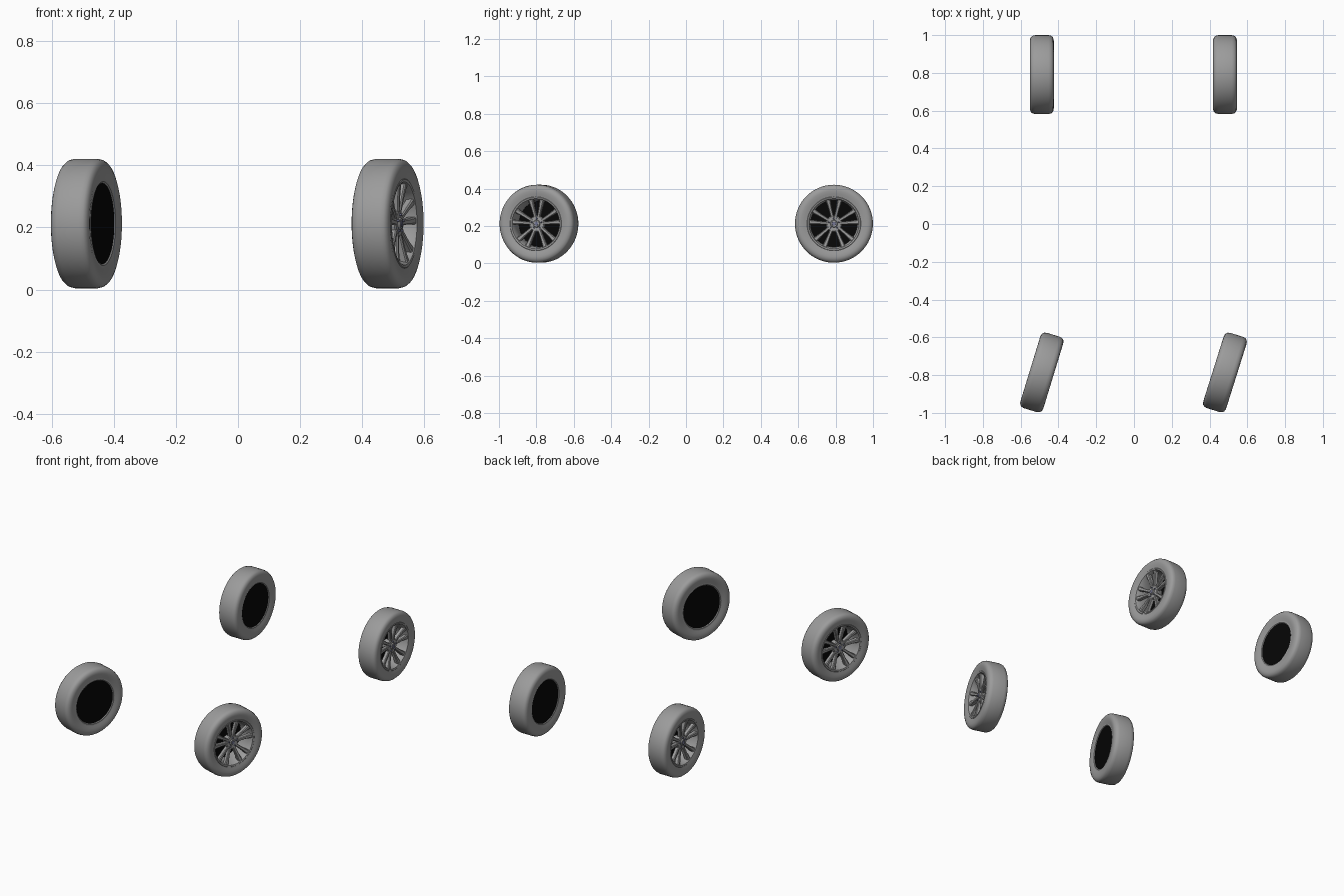
import bpy, bmesh
from math import pi, cos, sin, radians
from mathutils import Matrix, Vector

cube = bpy.data.objects.get("Cube")
if cube:
    bpy.data.objects.remove(cube)


def material(name, rgb):
    m = bpy.data.materials.new(name)
    m.use_nodes = True
    m.diffuse_color = (*rgb, 1)
    m.node_tree.nodes["Principled BSDF"].inputs["Base Color"].default_value = (*rgb, 1)
    return m


RUBBER = material("tyre grey", (0.33, 0.33, 0.33))
METAL = material("rim grey", (0.33, 0.33, 0.33))
BLACK = material("backing black", (0.002, 0.002, 0.002))
BLUE = material("cap blue grey", (0.18, 0.19, 0.3))


def finish(bm, name, mat):
    bmesh.ops.recalc_face_normals(bm, faces=bm.faces)
    mesh = bpy.data.meshes.new(name)
    bm.to_mesh(mesh)
    bm.free()
    mesh.materials.append(mat)
    return mesh


def lathe(name, profile, mat, closed=False, steps=64):
    """Spin (axial x, radius) points around the x axis."""
    bm = bmesh.new()
    verts = [bm.verts.new((x, 0, r)) for x, r in profile]
    pairs = list(zip(verts, verts[1:]))
    if closed:
        pairs.append((verts[-1], verts[0]))
    edges = [bm.edges.new(p) for p in pairs]
    bmesh.ops.spin(bm, geom=verts + edges, axis=(1, 0, 0), cent=(0, 0, 0),
                   angle=2 * pi, steps=steps, use_merge=True)
    bmesh.ops.remove_doubles(bm, verts=bm.verts, dist=1e-5)
    return finish(bm, name, mat)


def spokes(name, count=5, spread=radians(14)):
    """Pairs of tapered bars that dish in towards the hub."""
    bm = bmesh.new()
    for i in range(count):
        for side in (-1, 1):
            turn = Matrix.Rotation(2 * pi * i / count + side * spread, 4, "X")
            rings = []
            for r, w, x in ((0.03, 0.008, 0.041), (0.085, 0.009, 0.047), (0.131, 0.013, 0.054)):
                section = ((x - 0.022, -w), (x - 0.004, -w), (x, -w * 0.6),
                           (x, w * 0.6), (x - 0.004, w), (x - 0.022, w))
                rings.append([bm.verts.new(turn @ Vector((a, b, r))) for a, b in section])
            for low, high in zip(rings, rings[1:]):
                for k in range(6):
                    n = (k + 1) % 6
                    bm.faces.new((low[k], low[n], high[n], high[k]))
            bm.faces.new(rings[0])
            bm.faces.new(rings[-1])
    return finish(bm, name, METAL)


def bolts(name):
    bm = bmesh.new()
    for i in range(5):
        a = 2 * pi * i / 5
        place = Matrix.Translation((0.044, 0.028 * sin(a), 0.028 * cos(a)))
        bmesh.ops.create_cone(bm, cap_ends=True, segments=6, radius1=0.005, radius2=0.004,
                              depth=0.008, matrix=place @ Matrix.Rotation(pi / 2, 4, "Y"))
    return finish(bm, name, BLUE)


# Tyre half section from tread to bead, mirrored to the other side
half = [(0.036, 0.2085), (0.05, 0.205), (0.058, 0.198), (0.0625, 0.187),
        (0.0635, 0.176), (0.061, 0.16), (0.057, 0.143)]
tyre = half + [(-x, r) for x, r in reversed(half)]

# Rim with a lip at each end and a thin barrel
rim = [(0.056, 0.146), (0.059, 0.142), (0.057, 0.134), (0.05, 0.13), (0.02, 0.124),
       (-0.04, 0.124), (-0.052, 0.129), (-0.057, 0.135), (-0.057, 0.146)]
hub = [(-0.01, 0), (-0.01, 0.03), (0.025, 0.044), (0.037, 0.044), (0.041, 0.039),
       (0.041, 0.02), (0.047, 0.017), (0.047, 0)]

parts = {
    "tyre": lathe("tyre", tyre, RUBBER, closed=True),
    "rim": lathe("rim", rim, METAL, closed=True),
    "spokes": spokes("spokes"),
    "hub": lathe("hub", hub, METAL, steps=32),
    "hub_cap": lathe("hub_cap", [(0.046, 0.011), (0.049, 0.01), (0.049, 0)], BLUE, steps=24),
    "bolts": bolts("bolts"),
    "backing_disc": lathe("backing_disc", [(-0.054, 0), (-0.054, 0.13), (-0.05, 0.13),
                                           (-0.05, 0)], BLACK),
}

# Place a wheel at each corner, with the front pair steered
corners = {
    "front_left": (0.4815, -0.786, -17.5),
    "front_right": (-0.488, -0.786, 163),
    "rear_left": (0.4815, 0.791, 0),
    "rear_right": (-0.488, 0.791, 180),
}
for corner, (x, y, turn) in corners.items():
    for part, mesh in parts.items():
        ob = bpy.data.objects.new(f"{corner}_{part}", mesh)
        bpy.context.collection.objects.link(ob)
        ob.matrix_world = Matrix.Translation((x, y, 0.2125)) @ Matrix.Rotation(radians(turn), 4, "Z")

# Smooth each shared mesh once, keeping its sharp edges
bpy.context.view_layer.update()
bpy.ops.object.select_all(action="DESELECT")
for part in parts:
    ob = bpy.data.objects[f"rear_left_{part}"]
    ob.select_set(True)
    bpy.context.view_layer.objects.active = ob
bpy.ops.object.shade_smooth_by_angle(angle=radians(35))
